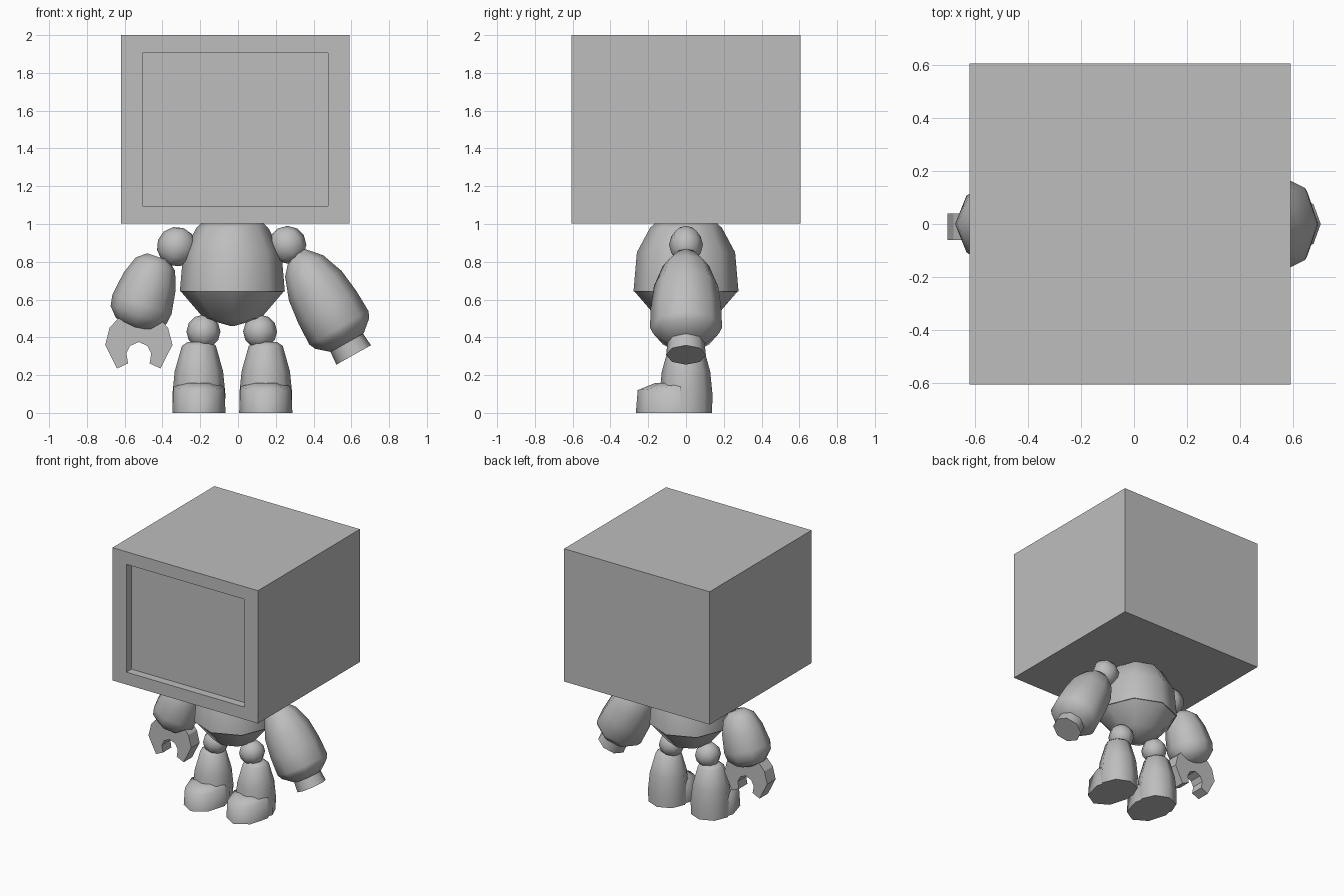
import bpy, bmesh, math
from mathutils import Vector, Matrix

if "Cube" in bpy.data.objects:
    bpy.data.objects.remove(bpy.data.objects["Cube"])

grey = bpy.data.materials.new("mid_grey")
grey.diffuse_color = (0.515, 0.515, 0.515, 1)
grey.use_nodes = True
grey.node_tree.nodes["Principled BSDF"].inputs["Base Color"].default_value = grey.diffuse_color


def finish(name, bm, angle=52):
    bmesh.ops.recalc_face_normals(bm, faces=bm.faces[:])
    me = bpy.data.meshes.new(name)
    bm.to_mesh(me)
    bm.free()
    me.materials.append(grey)
    ob = bpy.data.objects.new(name, me)
    bpy.context.collection.objects.link(ob)
    if angle:
        bpy.ops.object.select_all(action='DESELECT')
        ob.select_set(True)
        bpy.context.view_layer.objects.active = ob
        bpy.ops.object.shade_smooth_by_angle(angle=math.radians(angle))
    return ob


def loft(name, profile, origin, axis=(0, 0, 1), depth=1.0, sides=8, angle=52):
    """Revolve (distance along axis, radius) pairs; depth scales the y radius."""
    z = Vector(axis).normalized()
    y = Vector((0, 1, 0))
    x = y.cross(z)
    o = Vector(origin)
    bm = bmesh.new()
    rings = []
    for d, r in profile:
        rings.append([bm.verts.new(o + z * d + x * (r * math.cos(a)) + y * (r * depth * math.sin(a)))
                      for a in (2 * math.pi * i / sides for i in range(sides))])
    for lo, hi in zip(rings, rings[1:]):
        for i in range(sides):
            j = (i + 1) % sides
            bm.faces.new((lo[i], lo[j], hi[j], hi[i]))
    bm.faces.new(rings[0])
    bm.faces.new(rings[-1])
    return finish(name, bm, angle)


def ball(name, centre, radius, tilt=0.0, depth=1.0):
    bm = bmesh.new()
    m = (Matrix.Translation(centre) @ Matrix.Rotation(tilt, 4, 'Y')
         @ Matrix.Diagonal((1, depth, 1, 1)))
    bmesh.ops.create_uvsphere(bm, u_segments=8, v_segments=6, radius=radius, matrix=m)
    return finish(name, bm)


# Boxy head with a recessed screen in its front
bm = bmesh.new()
bmesh.ops.create_cube(bm, size=1, matrix=Matrix.Translation((-0.015, 0, 1.501))
                      @ Matrix.Diagonal((1.21, 1.21, 0.998, 1)))
front = min(bm.faces, key=lambda f: f.calc_center_median().y)
bmesh.ops.inset_region(bm, faces=[front], thickness=0.1, use_even_offset=True)
for v in front.verts:
    v.co.x = 0.477 if v.co.x > 0 else -0.505
    v.co.z = 1.905 if v.co.z > 1.5 else 1.095
ext = bmesh.ops.extrude_discrete_faces(bm, faces=[front])
for v in ext['faces'][0].verts:
    v.co.y += 0.06
finish("head_screen_box", bm, angle=0)

# Torso shell and the narrower pelvis under it
loft("torso", [(0.642, 0.278), (0.85, 0.26), (0.98, 0.19), (1.003, 0.165)], (-0.03, 0, 0))
loft("pelvis", [(0.46, 0.01), (0.5, 0.15), (0.642, 0.272), (0.66, 0.26)], (-0.03, 0, 0))

# Shoulders
ball("right_shoulder", (0.262, 0, 0.89), 0.1, math.radians(-30), 0.9)
ball("left_shoulder", (-0.325, 0, 0.88), 0.105, math.radians(20), 0.9)

# Large arm with a blunt cuff
arm_dir = (0.49, 0, -0.87)
loft("large_arm", [(0, 0.045), (0.08, 0.116), (0.2, 0.16), (0.33, 0.176),
                   (0.455, 0.18), (0.49, 0.164), (0.545, 0.1)], (0.311, 0, 0.847), arm_dir, 1.06)
loft("large_arm_cuff", [(0.5, 0.095), (0.62, 0.105)], (0.308, 0, 0.847), arm_dir)

# Smaller arm
loft("small_arm", [(0.015, 0.06), (0.055, 0.11), (0.15, 0.145), (0.28, 0.165), (0.34, 0.155),
                   (0.39, 0.11), (0.41, 0.05)], (-0.42, 0, 0.84), (-0.316, 0, -0.949), 0.98)

# Flat open claw: half outline mirrored, then extruded
half = [(0, 0.51), (0.11, 0.5), (0.155, 0.45), (0.178, 0.36), (0.115, 0.235), (0.057, 0.262),
        (0.066, 0.315), (0.046, 0.355), (0, 0.375)]
bm = bmesh.new()
for s in (-1, 1):
    bm.faces.new([bm.verts.new((-0.525 + s * x, -0.06, z)) for x, z in half])
bmesh.ops.remove_doubles(bm, verts=bm.verts[:], dist=1e-5)
bmesh.ops.recalc_face_normals(bm, faces=bm.faces[:])
ext = bmesh.ops.extrude_face_region(bm, geom=bm.faces[:], use_keep_orig=True)
bmesh.ops.translate(bm, vec=(0, 0.1, 0),
                    verts=[g for g in ext['geom'] if isinstance(g, bmesh.types.BMVert)])
finish("claw", bm, angle=0)

# Hips, legs and feet
for side, hip_x, leg_x in (("right", 0.117, 0.147), ("left", -0.183, -0.207)):
    ball(side + "_hip", (hip_x, 0, 0.43), 0.09)
    loft(side + "_leg", [(0, 0.138), (0.1, 0.14), (0.22, 0.128), (0.355, 0.09), (0.375, 0.06)],
         (leg_x, 0, 0), depth=1.0)
    foot = loft(side + "_foot", [(0, 0.141), (0.12, 0.134), (0.158, 0.07)],
                (leg_x, -0.064, 0), depth=1.43, angle=80)
    # Rim of the foot slopes up from the toe toward the ankle
    for v in foot.data.vertices:
        if 0.11 < v.co.z < 0.13:
            v.co.z += 0.1 * min(0.2, v.co.y + 0.26)
